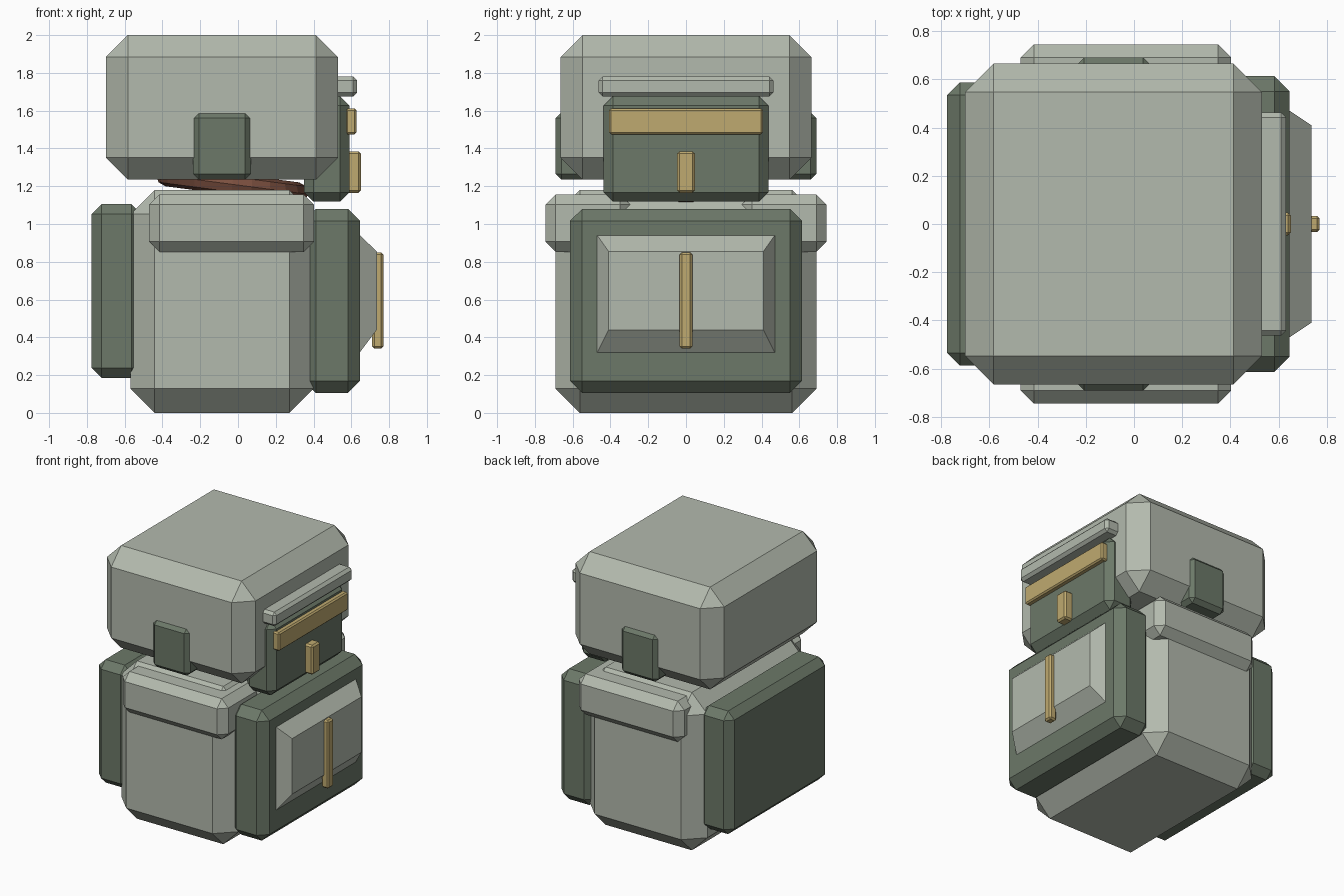
import bpy, bmesh, math

if "Cube" in bpy.data.objects:
    bpy.data.objects.remove(bpy.data.objects["Cube"])


def material(name, rgb):
    m = bpy.data.materials.new(name)
    m.diffuse_color = (*rgb, 1)
    m.use_nodes = True
    m.node_tree.nodes["Principled BSDF"].inputs["Base Color"].default_value = m.diffuse_color
    return m


PALE = material("pale_green", (0.45, 0.49, 0.42))
DARK = material("dark_green", (0.15, 0.19, 0.14))
GOLD = material("gold", (0.52, 0.40, 0.16))
BROWN = material("brown", (0.20, 0.08, 0.05))


def finish(name, bm, mat):
    bmesh.ops.recalc_face_normals(bm, faces=bm.faces)
    mesh = bpy.data.meshes.new(name)
    bm.to_mesh(mesh)
    bm.free()
    mesh.materials.append(mat)
    ob = bpy.data.objects.new(name, mesh)
    bpy.context.collection.objects.link(ob)
    return ob


def block(name, x, y, z, chamfer, mat):
    """Box given by (min, max) ranges, with flat chamfered edges."""
    bm = bmesh.new()
    bmesh.ops.create_cube(bm, size=1)
    for v in bm.verts:
        for i, (lo, hi) in enumerate((x, y, z)):
            v.co[i] = (lo + hi) / 2 + v.co[i] * (hi - lo)
    ob = finish(name, bm, mat)
    bev = ob.modifiers.new("chamfer", 'BEVEL')
    bev.width = chamfer
    bev.segments = 1
    return ob


# Torso and head
block("torso", (-0.57, 0.40), (-0.69, 0.69), (0, 1.18), 0.128, PALE)
block("head", (-0.70, 0.53), (-0.665, 0.665), (1.235, 2.0), 0.117, PALE)

# Chest and back plates
block("chest_plate", (0.35, 0.645), (-0.613, 0.613), (0.105, 1.08), 0.063, DARK)
block("back_plate", (-0.775, -0.51), (-0.587, 0.587), (0.185, 1.105), 0.053, DARK)

# Shoulder pads and ear blocks on both sides
for side, s in (("left", 1), ("right", -1)):
    block(side + "_shoulder_pad", (-0.47, 0.403),
          sorted((s * 0.295, s * 0.745)), (0.853, 1.157), 0.055, PALE)
    block(side + "_ear_block", (-0.237, 0.068),
          sorted((s * 0.50, s * 0.69)), (1.235, 1.59), 0.03, DARK)

# Raised chest panel: a box tapering outwards
bm = bmesh.new()
base = [bm.verts.new((0.62, y, z)) for y, z in
        ((-0.47, 0.32), (0.47, 0.32), (0.47, 0.94), (-0.47, 0.94))]
rim = [bm.verts.new((0.645, v.co.y, v.co.z)) for v in base]
top = [bm.verts.new((0.735, y, z)) for y, z in
       ((-0.41, 0.44), (0.41, 0.44), (0.41, 0.855), (-0.41, 0.855))]
for a, b in ((base, rim), (rim, top)):
    for i in range(4):
        j = (i + 1) % 4
        bm.faces.new((a[i], a[j], b[j], b[i]))
bm.faces.new(base)
bm.faces.new(top)
finish("chest_panel", bm, PALE)
block("chest_bar", (0.71, 0.77), (-0.034, 0.034), (0.34, 0.85), 0.012, GOLD)

# Face
block("face_plate", (0.35, 0.59), (-0.437, 0.437), (1.118, 1.677), 0.05, DARK)
block("visor", (0.57, 0.627), (-0.407, 0.407), (1.475, 1.612), 0.01, GOLD)
block("nose_bar", (0.575, 0.65), (-0.047, 0.047), (1.165, 1.385), 0.012, GOLD)
block("brow", (0.49, 0.63), (-0.462, 0.462), (1.675, 1.78), 0.02, PALE)

# Tilted collar ring between head and torso
bpy.ops.mesh.primitive_torus_add(
    location=(-0.03, 0, 1.21), rotation=(0, 0.13, 0), major_radius=0.35,
    minor_radius=0.056, major_segments=24, minor_segments=8)
collar = bpy.context.object
collar.name = "collar"
collar.data.materials.append(BROWN)
